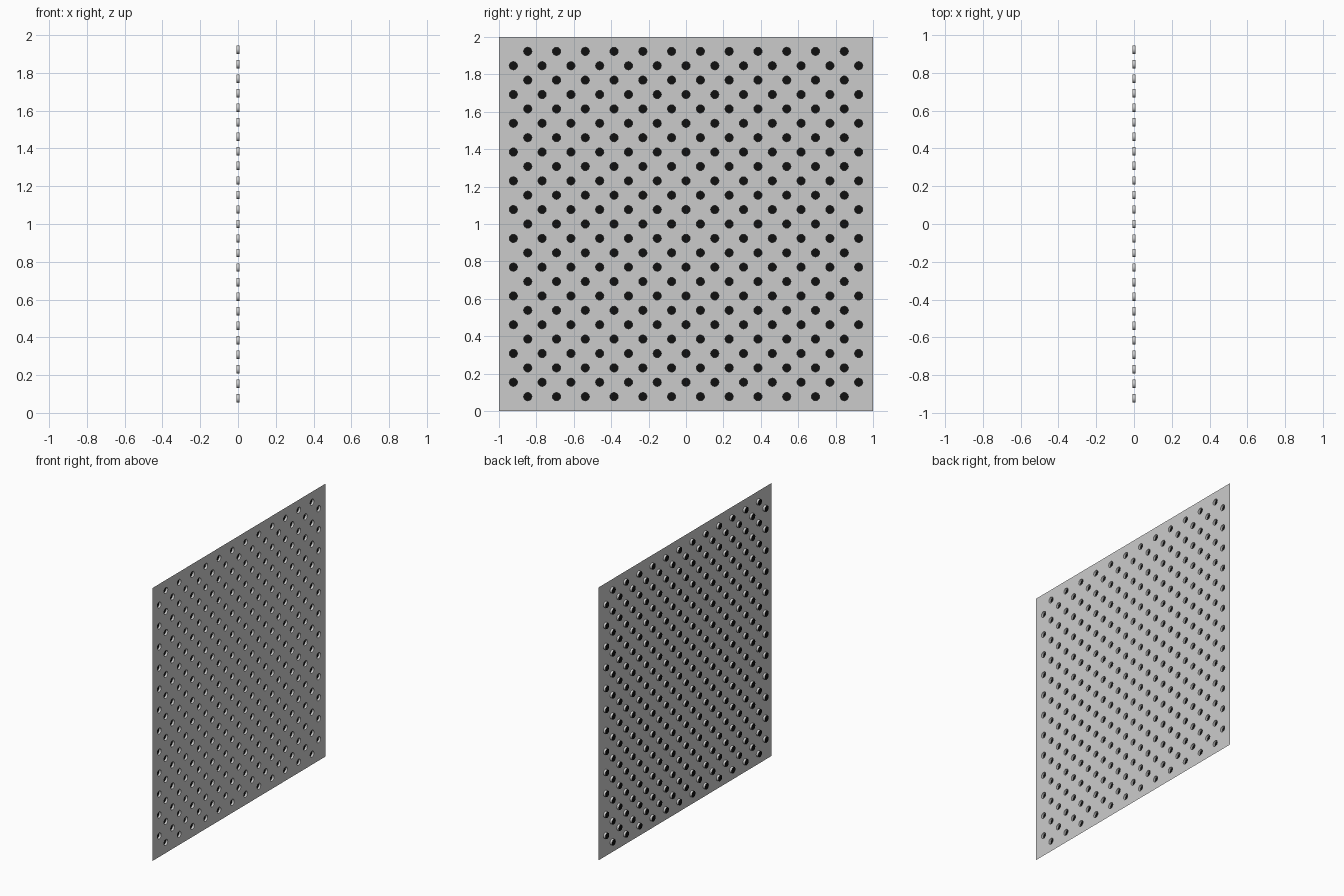
import bpy, bmesh, math

if "Cube" in bpy.data.objects:
    bpy.data.objects.remove(bpy.data.objects["Cube"])

N = 26                 # lattice divisions across the panel
STEP = 2 / N           # lattice spacing
R = 0.022              # hole radius
X0, X1 = -0.008, 0.008 # cup floor and panel face
SEG = 16

black = bpy.data.materials.new("black")
black.diffuse_color = (0.005, 0.005, 0.005, 1)
black.use_nodes = True
black.node_tree.nodes["Principled BSDF"].inputs["Base Color"].default_value = black.diffuse_color


def finish(bm, name, smooth=False, mat=None):
    bmesh.ops.remove_doubles(bm, verts=bm.verts, dist=1e-5)
    me = bpy.data.meshes.new(name)
    for f in bm.faces:
        f.smooth = smooth
    bm.to_mesh(me)
    bm.free()
    ob = bpy.data.objects.new(name, me)
    bpy.context.collection.objects.link(ob)
    if mat:
        me.materials.append(mat)
    return ob


def face(bm, x, pts):
    # lattice-plane points (y, z) at depth x
    bm.faces.new([bm.verts.new((x, y, z)) for y, z in pts])


def lat(j, k):
    return (-1 + j * STEP, k * STEP)


angles = [2 * math.pi * i / SEG for i in range(SEG)]
circle = [(R * math.cos(a), R * math.sin(a)) for a in angles]
# the same directions pushed out to the diamond cell around each hole
diamond = [(y * s, z * s) for y, z in circle
           for s in [STEP / (abs(y) + abs(z))]]

panel, walls, floors = bmesh.new(), bmesh.new(), bmesh.new()

# staggered holes: diamond cell of the panel, cup wall and cup floor
for j in range(1, N):
    for k in range(1, N):
        if (j + k) % 2 == 0:
            continue
        cy, cz = lat(j, k)
        c = [(cy + y, cz + z) for y, z in circle]
        d = [(cy + y, cz + z) for y, z in diamond]
        for i in range(SEG):
            n = (i + 1) % SEG
            face(panel, X1, [c[i], d[i], d[n], c[n]])
            walls.faces.new([walls.verts.new(v) for v in (
                (X1, *c[i]), (X1, *c[n]), (X0, *c[n]), (X0, *c[i]))])
        face(floors, X0, c)

# panel edge: triangles between the diamonds, and the four corners
for k in range(2, N - 2, 2):
    face(panel, X1, [lat(k, 0), lat(k + 2, 0), lat(k + 1, 1)])
    face(panel, X1, [lat(k + 2, N), lat(k, N), lat(k + 1, N - 1)])
    face(panel, X1, [lat(0, k + 2), lat(0, k), lat(1, k + 1)])
    face(panel, X1, [lat(N, k), lat(N, k + 2), lat(N - 1, k + 1)])
for sj in (0, 1):
    for sk in (0, 1):
        pts = [(0, 0), (2, 0), (1, 1), (0, 2)]
        pts = [lat(N - a if sj else a, N - b if sk else b) for a, b in pts]
        face(panel, X1, pts[::-1] if sj != sk else pts)

finish(panel, "perforated_panel")
finish(walls, "hole_walls", smooth=True)
finish(floors, "hole_floors", mat=black)
